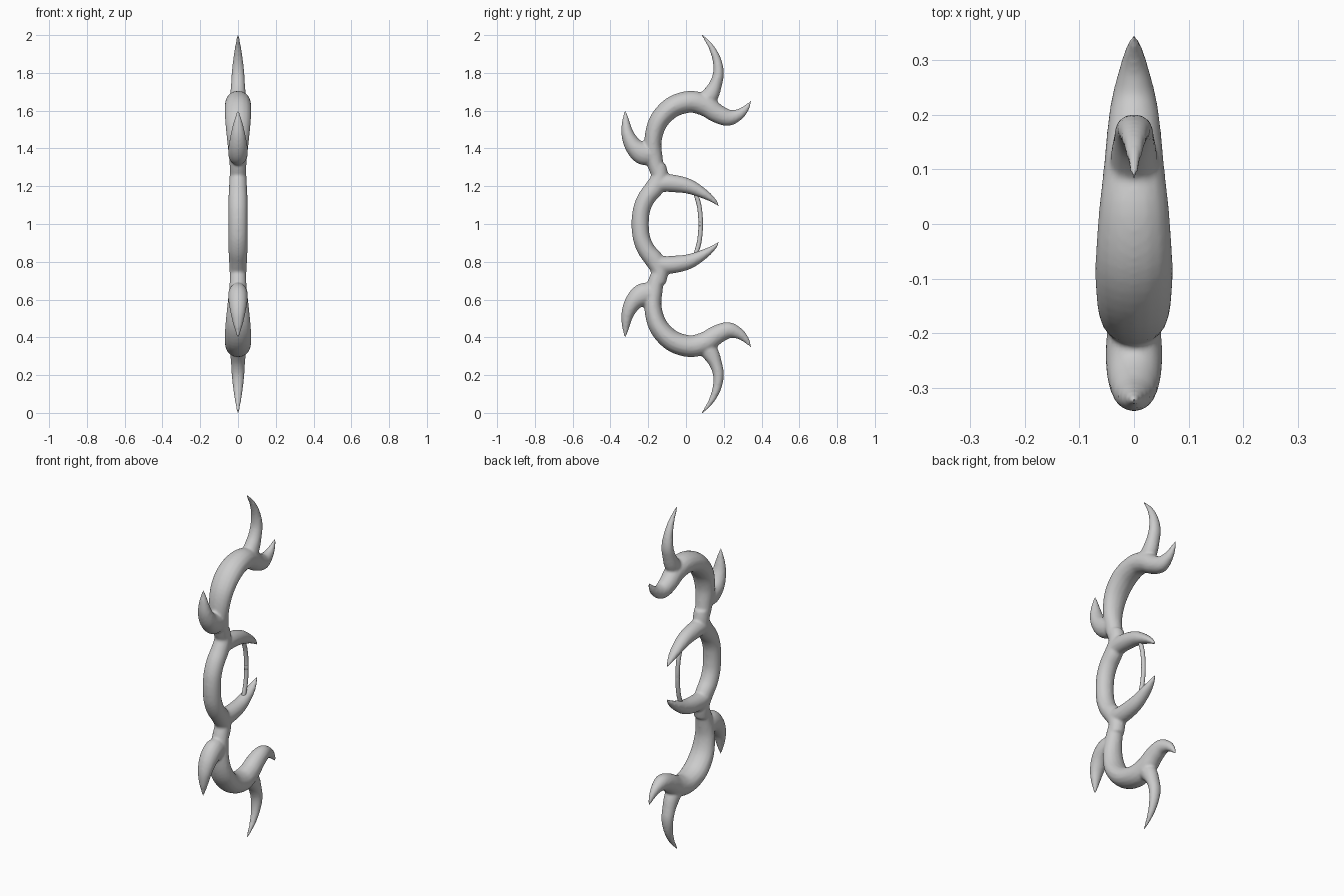
import bpy
import bmesh
import math
from mathutils import Vector

cube = bpy.data.objects.get("Cube")
if cube:
    bpy.data.objects.remove(cube, do_unlink=True)

grey = bpy.data.materials.new("plain grey")
grey.use_nodes = True
colour = (0.6, 0.6, 0.6, 1)
grey.diffuse_color = colour
grey.node_tree.nodes["Principled BSDF"].inputs["Base Color"].default_value = colour

SIDES = 16
STEPS = 5


def spline(points):
    """Catmull-Rom samples through the path points."""
    p = [Vector(q) for q in points]
    p = [p[0] * 2 - p[1]] + p + [p[-1] * 2 - p[-2]]
    out = []
    for a, b, c, d in zip(p, p[1:], p[2:], p[3:]):
        for i in range(STEPS):
            t = i / STEPS
            out.append((b * 2 + (c - a) * t + (a * 2 - b * 5 + c * 4 - d) * t * t
                        + (b * 3 - a - c * 3 + d) * t ** 3) / 2)
    return out + [p[-2]]


def add_tube(bm, points):
    """Oval tube along (y, z, radius, half width) points in the x = 0 plane."""
    path = spline(points)
    rings = []
    for i, (y, z, r, w) in enumerate(path):
        step = path[min(i + 1, len(path) - 1)] - path[max(i - 1, 0)]
        n = Vector((-step[1], step[0])).normalized()
        r, w = max(r, 0.003), max(w, 0.003)
        ring = []
        for k in range(SIDES):
            a = math.tau * k / SIDES
            s = math.sin(a) * r
            ring.append(bm.verts.new((math.cos(a) * w, y + n.x * s, z - 1 + n.y * s)))
        rings.append(ring)
    for lo, hi in zip(rings, rings[1:]):
        for k in range(SIDES):
            j = (k + 1) % SIDES
            bm.faces.new((lo[k], lo[j], hi[j], hi[k]))
    bm.faces.new(rings[0][::-1])
    bm.faces.new(rings[-1])


def make_part(name, tubes, blend):
    bm = bmesh.new()
    for tube in tubes:
        add_tube(bm, tube)
    bmesh.ops.recalc_face_normals(bm, faces=bm.faces)
    mesh = bpy.data.meshes.new(name)
    bm.to_mesh(mesh)
    bm.free()
    mesh.materials.append(grey)
    mesh.shade_smooth()
    obj = bpy.data.objects.new(name, mesh)
    obj.location.z = 1
    bpy.context.collection.objects.link(obj)
    # the lower half repeats the upper half
    mirror = obj.modifiers.new("lower half", 'MIRROR')
    mirror.use_axis = (False, False, True)
    mirror.use_mirror_merge = False
    if blend:
        # fuse the branches and round off their joints
        fuse = obj.modifiers.new("fuse", 'REMESH')
        fuse.mode = 'VOXEL'
        fuse.voxel_size = 0.007
        fuse.use_smooth_shade = True
        relax = obj.modifiers.new("relax", 'SMOOTH')
        relax.factor = 0.5
        relax.iterations = 6
    return obj


# grip, closed by its mirrored copy
grip = [(-.242, .97, .046, .05), (-.242, 1.02, .046, .05), (-.234, 1.08, .046, .05),
        (-.208, 1.14, .047, .05), (-.165, 1.195, .05, .048), (-.14, 1.25, .045, .045),
        (-.148, 1.31, .042, .042)]
# pointed guard beyond the grip
guard = [(-.18, 1.19, .04, .045), (-.13, 1.215, .047, .047), (-.06, 1.214, .046, .045),
         (.02, 1.197, .039, .04), (.10, 1.157, .025, .03), (.145, 1.125, .014, .018),
         (.175, 1.096, .004, .005)]
# big curved limb that ends in a small hook
limb = [(-.145, 1.26, .038, .042), (-.167, 1.34, .045, .047), (-.175, 1.44, .046, .058),
        (-.147, 1.54, .051, .068), (-.075, 1.617, .056, .071), (.02, 1.647, .058, .065),
        (.10, 1.628, .057, .056), (.165, 1.585, .05, .05), (.225, 1.563, .044, .042),
        (.28, 1.58, .03, .028), (.317, 1.612, .018, .016), (.345, 1.652, .004, .004)]
# tall horn at the end
end_horn = [(.09, 1.635, .05, .045), (.13, 1.685, .045, .042), (.157, 1.74, .034, .037),
            (.172, 1.80, .029, .034), (.163, 1.87, .023, .026), (.132, 1.94, .015, .016),
            (.08, 2.006, .004, .004)]
# horn on the front side
front_horn = [(-.16, 1.375, .055, .045), (-.225, 1.374, .062, .052),
              (-.275, 1.41, .048, .05), (-.307, 1.47, .035, .04), (-.318, 1.53, .023, .026),
              (-.32, 1.57, .013, .014), (-.324, 1.602, .004, .004)]
make_part("horned_frame", [grip, guard, limb, end_horn, front_horn], True)

# thin rod behind the grip
rod = [(.077, .99, .012, .012), (.077, 1.03, .012, .012), (.069, 1.1, .012, .012),
       (.045, 1.18, .012, .012)]
make_part("rear_rod", [rod], False)
